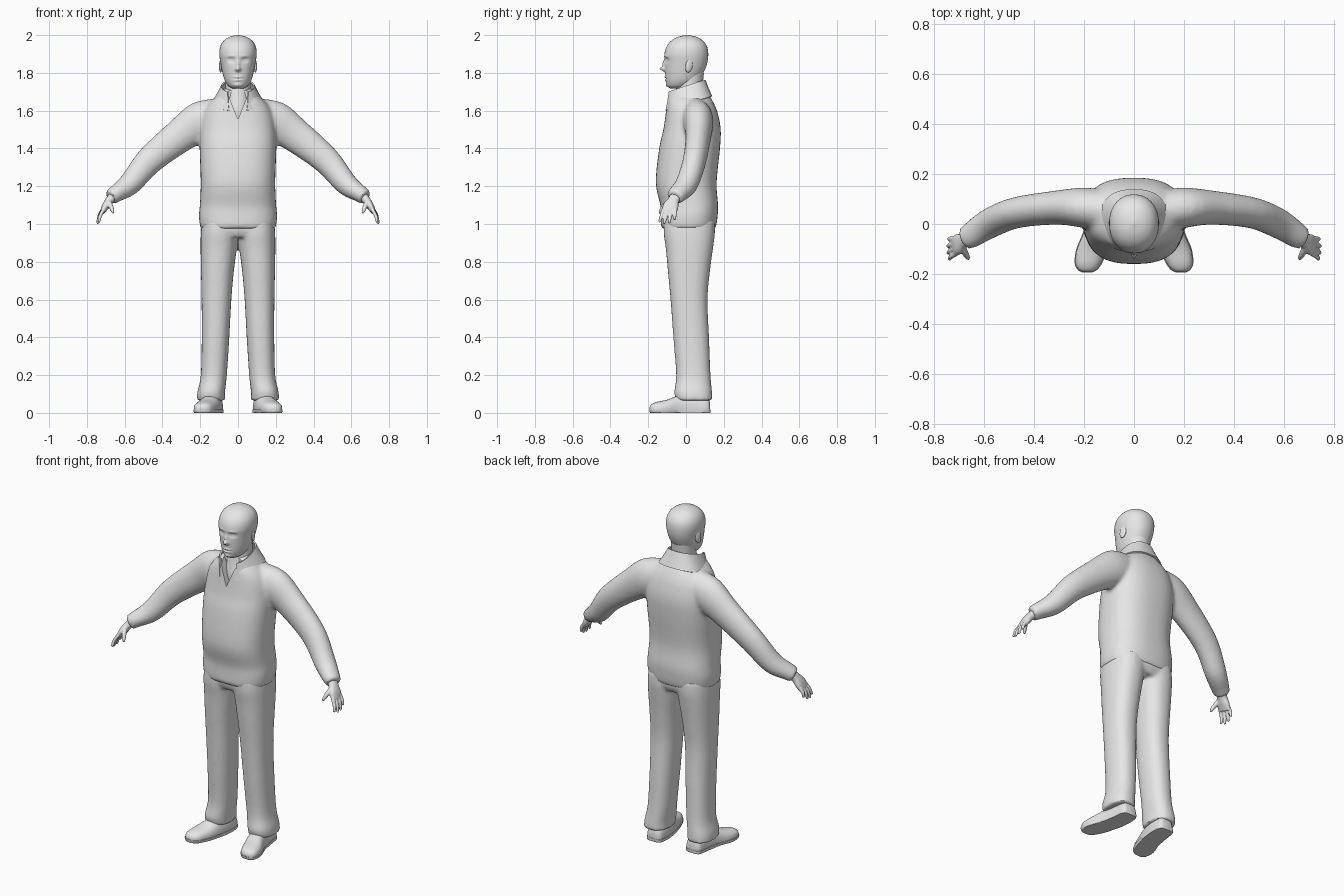
import bpy, bmesh, math
from mathutils import Vector, Matrix

cube = bpy.data.objects.get("Cube")
if cube:
    bpy.data.objects.remove(cube, do_unlink=True)

grey = bpy.data.materials.new("plain grey")
grey.use_nodes = True
grey.diffuse_color = (0.8, 0.8, 0.8, 1)
grey.node_tree.nodes["Principled BSDF"].inputs["Base Color"].default_value = (0.8, 0.8, 0.8, 1)


def power(v, p):
    return math.copysign(abs(v) ** (2 / p), v)


def level(z, w, front, back, cx=0):
    """Horizontal cross-section: centre and its two half axes."""
    return (Vector((cx, (front + back) / 2, z)), Vector((w, 0, 0)), Vector((0, (back - front) / 2, 0)))


def along(points):
    """Cross-sections square to a path of (x, y, z, thickness, depth)."""
    result = []
    for i, pt in enumerate(points):
        a, b = points[max(i - 1, 0)], points[min(i + 1, len(points) - 1)]
        t = (Vector(b[:3]) - Vector(a[:3])).normalized()
        u = t.cross(Vector((0, 1, 0))).normalized()
        result.append((Vector(pt[:3]), u * pt[3], t.cross(u) * pt[4]))
    return result


def spline(a, b, c, d, t):
    return b + (c - a) * (t / 2) + (a * 2 - b * 5 + c * 4 - d) * (t * t / 2) \
        + (b * 3 - a - c * 3 + d) * (t ** 3 / 2)


def loft(bm, sections, n=32, steps=4, p=2.0):
    """Closed smooth skin through the cross-sections."""
    rings, last = [], len(sections) - 1
    for i in range(last):
        quad = [sections[max(0, min(last, i + k))] for k in (-1, 0, 1, 2)]
        for s in range(steps + (i == last - 1)):
            rings.append([spline(*[q[k] for q in quad], s / steps) for k in range(3)])
    rows = []
    for c, u, v in rings:
        row = []
        for k in range(n):
            a = 2 * math.pi * k / n
            row.append(bm.verts.new(c + u * power(math.cos(a), p) + v * power(math.sin(a), p)))
        rows.append(row)
    for r, q in zip(rows, rows[1:]):
        for k in range(n):
            j = (k + 1) % n
            bm.faces.new((r[k], r[j], q[j], q[k]))
    bm.faces.new(rows[0][::-1])
    bm.faces.new(rows[-1])


def finish(name, bm, mirror=False, voxel=0, smooth=0, cutter=None, thick=0, angle=45):
    """Turn the mesh into a finished, smooth-shaded object."""
    bmesh.ops.recalc_face_normals(bm, faces=bm.faces)
    mesh = bpy.data.meshes.new(name)
    bm.to_mesh(mesh)
    bm.free()
    ob = bpy.data.objects.new(name, mesh)
    bpy.context.collection.objects.link(ob)
    if mirror:
        ob.modifiers.new("mirror", "MIRROR").use_mirror_merge = False
    if voxel:
        m = ob.modifiers.new("blend", "REMESH")
        m.mode, m.voxel_size = "VOXEL", voxel
    if smooth:
        m = ob.modifiers.new("soften", "SMOOTH")
        m.factor, m.iterations = 0.5, smooth
    if cutter:
        m = ob.modifiers.new("cut", "BOOLEAN")
        m.operation, m.object = "DIFFERENCE", cutter
    if thick:
        m = ob.modifiers.new("cloth", "SOLIDIFY")
        m.thickness, m.offset = thick, 0
    dg = bpy.context.evaluated_depsgraph_get()
    ob.data = bpy.data.meshes.new_from_object(ob.evaluated_get(dg))
    ob.modifiers.clear()
    ob.data.materials.clear()
    ob.data.materials.append(grey)
    ob.data.polygons.foreach_set("use_smooth", [True] * len(ob.data.polygons))
    ob.data.set_sharp_from_angle(angle=math.radians(angle))
    return ob


# Neck opening cutter: a wedge through the front of the sweater
bm = bmesh.new()
tri = [(0, 1.555), (0.075, 1.74), (-0.075, 1.74)]
near = [bm.verts.new((x, -0.25, z)) for x, z in tri]
far = [bm.verts.new((x, -0.045, z)) for x, z in tri]
bm.faces.new(near)
bm.faces.new(far[::-1])
for k in range(3):
    bm.faces.new((near[k], near[(k + 1) % 3], far[(k + 1) % 3], far[k]))
wedge = finish("neck_opening_cutter", bm)
wedge.hide_render = True
wedge.hide_viewport = False

# Sweater: torso with both sleeves blended in
bm = bmesh.new()
loft(bm, [level(*s) for s in (
    (0.975, 0.196, -0.128, 0.155), (1.0, 0.203, -0.133, 0.162), (1.05, 0.207, -0.133, 0.168),
    (1.1, 0.202, -0.136, 0.17), (1.22, 0.197, -0.16, 0.162), (1.4, 0.203, -0.142, 0.18),
    (1.5, 0.2, -0.12, 0.184), (1.58, 0.185, -0.108, 0.17), (1.63, 0.16, -0.102, 0.152),
    (1.67, 0.12, -0.094, 0.13), (1.7, 0.085, -0.06, 0.11), (1.72, 0.07, -0.03, 0.1))], n=48, p=2.5)
sleeve = [(0.08, 0.05, 1.57, 0.1, 0.08), (0.2, 0.065, 1.54, 0.108, 0.08), (0.31, 0.065, 1.465, 0.09, 0.068),
          (0.47, 0.045, 1.335, 0.074, 0.062), (0.575, 0.003, 1.21, 0.06, 0.06),
          (0.65, -0.045, 1.158, 0.045, 0.052), (0.675, -0.06, 1.14, 0.041, 0.045)]
for side in (1, -1):
    loft(bm, along([(side * q[0], *q[1:]) for q in sleeve]), n=28)
finish("sweater", bm, voxel=0.011, smooth=6, cutter=wedge)
wedge.hide_set(True)

# Standing collar, open at the front
bm = bmesh.new()
rows = []
for w, front, back, zf, zb, gap in ((0.135, -0.108, 0.135, 1.6, 1.675, 0.28), (0.108, -0.102, 0.117, 1.65, 1.715, 0.42),
                                    (0.084, -0.104, 0.099, 1.695, 1.762, 0.62)):
    row = []
    for k in range(41):
        a = -math.pi / 2 + gap + (2 * math.pi - 2 * gap) * k / 40
        x, t = w * power(math.cos(a), 2.4), power(math.sin(a), 2.4)
        row.append(bm.verts.new((x, (front + back) / 2 + t * (back - front) / 2, zf + (zb - zf) * (t + 1) / 2)))
    rows.append(row)
for r, q in zip(rows, rows[1:]):
    for k in range(40):
        bm.faces.new((r[k], r[k + 1], q[k + 1], q[k]))
finish("collar", bm, thick=0.009)

# Trousers: two legs joined at the hips
bm = bmesh.new()
leg = [(0.065, 0.074, -0.05, 0.14, 0.143), (0.11, 0.073, -0.062, 0.138, 0.142), (0.2, 0.069, -0.052, 0.13, 0.128),
       (0.4, 0.073, -0.067, 0.122, 0.119), (0.6, 0.079, -0.082, 0.114, 0.114), (0.75, 0.087, -0.096, 0.127, 0.109),
       (0.87, 0.096, -0.107, 0.143, 0.102), (0.95, 0.1, -0.118, 0.153, 0.097), (1.02, 0.1, -0.118, 0.153, 0.092)]
for side in (1, -1):
    loft(bm, [level(*s[:4], side * s[4]) for s in leg], p=2.3)
loft(bm, [level(0.93, 0.17, -0.1, 0.135), level(0.97, 0.19, -0.116, 0.152), level(1.03, 0.188, -0.115, 0.15)], p=2.5)
finish("trousers", bm, voxel=0.01, smooth=5)

# Shoes and soles, toes turned slightly out
shoe = [(0.128, 0.13, 0.03, 0.05), (0.112, 0.13, 0.047, 0.085), (0.05, 0.132, 0.053, 0.1), (-0.03, 0.145, 0.055, 0.095),
        (-0.1, 0.168, 0.06, 0.07), (-0.155, 0.182, 0.052, 0.058), (-0.182, 0.186, 0.036, 0.046), (-0.192, 0.188, 0.016, 0.032)]
for name, grow, low, high in (("shoes", 1, 0.012, 1), ("soles", 1.05, 0, 0.018)):
    bm = bmesh.new()
    loft(bm, [(Vector((x, y * (1 + (grow - 1) / 4), 0.02)), Vector((w * grow, 0, 0)), Vector((0, 0, h - 0.02)))
              for y, x, w, h in shoe], p=2.4)
    for v in bm.verts:
        v.co.z = max(low, min(high, v.co.z))
    bmesh.ops.dissolve_degenerate(bm, edges=bm.edges, dist=0.0002)
    finish(name, bm, mirror=True)

# Hands: wrist, palm, four fingers and a thumb
bm = bmesh.new()
loft(bm, along([(0.65, -0.045, 1.16, 0.026, 0.03), (0.68, -0.066, 1.125, 0.022, 0.03),
                (0.7, -0.08, 1.095, 0.02, 0.041), (0.718, -0.09, 1.063, 0.013, 0.04)]), n=20, p=2.4)
for k, length in enumerate((0.88, 1, 0.95, 0.72)):
    y = -0.12 + 0.021 * k
    base = Vector((0.712 + 0.002 * k, y, 1.075))
    tip = base + Vector((0.03, -0.024 + 0.006 * k, -0.076)) * length
    mid = base.lerp(tip, 0.5) + Vector((0.005, 0, 0))
    loft(bm, along([(*base, 0.01, 0.01), (*mid, 0.0095, 0.0095), (*base.lerp(tip, 0.9), 0.0075, 0.0075),
                    (*tip, 0.003, 0.003)]), n=12)
loft(bm, along([(0.688, -0.085, 1.125, 0.014, 0.014), (0.674, -0.115, 1.095, 0.013, 0.013),
                (0.664, -0.133, 1.07, 0.01, 0.01), (0.66, -0.141, 1.055, 0.004, 0.004)]), n=12)
finish("hands", bm, mirror=True, voxel=0.004, smooth=3)

# Neck and chest showing in the collar
bm = bmesh.new()
loft(bm, [level(*s) for s in ((1.53, 0.06, -0.07, 0.06), (1.6, 0.07, -0.076, 0.08), (1.67, 0.068, -0.062, 0.086),
                              (1.73, 0.066, -0.05, 0.088), (1.8, 0.068, -0.04, 0.095))])
finish("neck", bm)

# Head with the face modelled by soft pushes (x, z, width, height, depth)
bm = bmesh.new()
loft(bm, [level(*s) for s in (
    (1.718, 0.03, -0.083, -0.01), (1.732, 0.052, -0.098, 0.03), (1.76, 0.07, -0.106, 0.066),
    (1.8, 0.082, -0.11, 0.092), (1.85, 0.092, -0.112, 0.112), (1.9, 0.099, -0.114, 0.118),
    (1.94, 0.094, -0.102, 0.111), (1.97, 0.076, -0.078, 0.09), (1.99, 0.046, -0.044, 0.057),
    (2.0, 0.008, -0.004, 0.016))], n=96, steps=9, p=2.15)
pushes = [(0, 1.82, 0.013, 0.011, -0.026), (0, 1.845, 0.01, 0.02, -0.013), (0.036, 1.868, 0.018, 0.012, 0.013),
          (0.037, 1.867, 0.011, 0.006, -0.006), (0.036, 1.889, 0.024, 0.007, -0.004), (0, 1.778, 0.02, 0.005, -0.006),
          (0, 1.761, 0.018, 0.005, -0.006), (0, 1.77, 0.024, 0.003, 0.004), (0, 1.734, 0.02, 0.011, -0.007)]
for v in bm.verts:
    if v.co.y < 0:
        x, z = abs(v.co.x), v.co.z
        v.co.y += sum(d * math.exp(-((x - px) / rx) ** 2 - ((z - pz) / rz) ** 2) for px, pz, rx, rz, d in pushes)
finish("head", bm, angle=80)

# Ears
bm = bmesh.new()
tilt = Matrix.Translation((0.091, 0.016, 1.838)) @ Matrix.Rotation(math.radians(18), 4, "Z") \
    @ Matrix.Rotation(math.radians(-12), 4, "X") @ Matrix.Diagonal((0.008, 0.02, 0.036, 1))
bmesh.ops.create_uvsphere(bm, u_segments=20, v_segments=14, radius=1, matrix=tilt)
finish("ears", bm, mirror=True)
